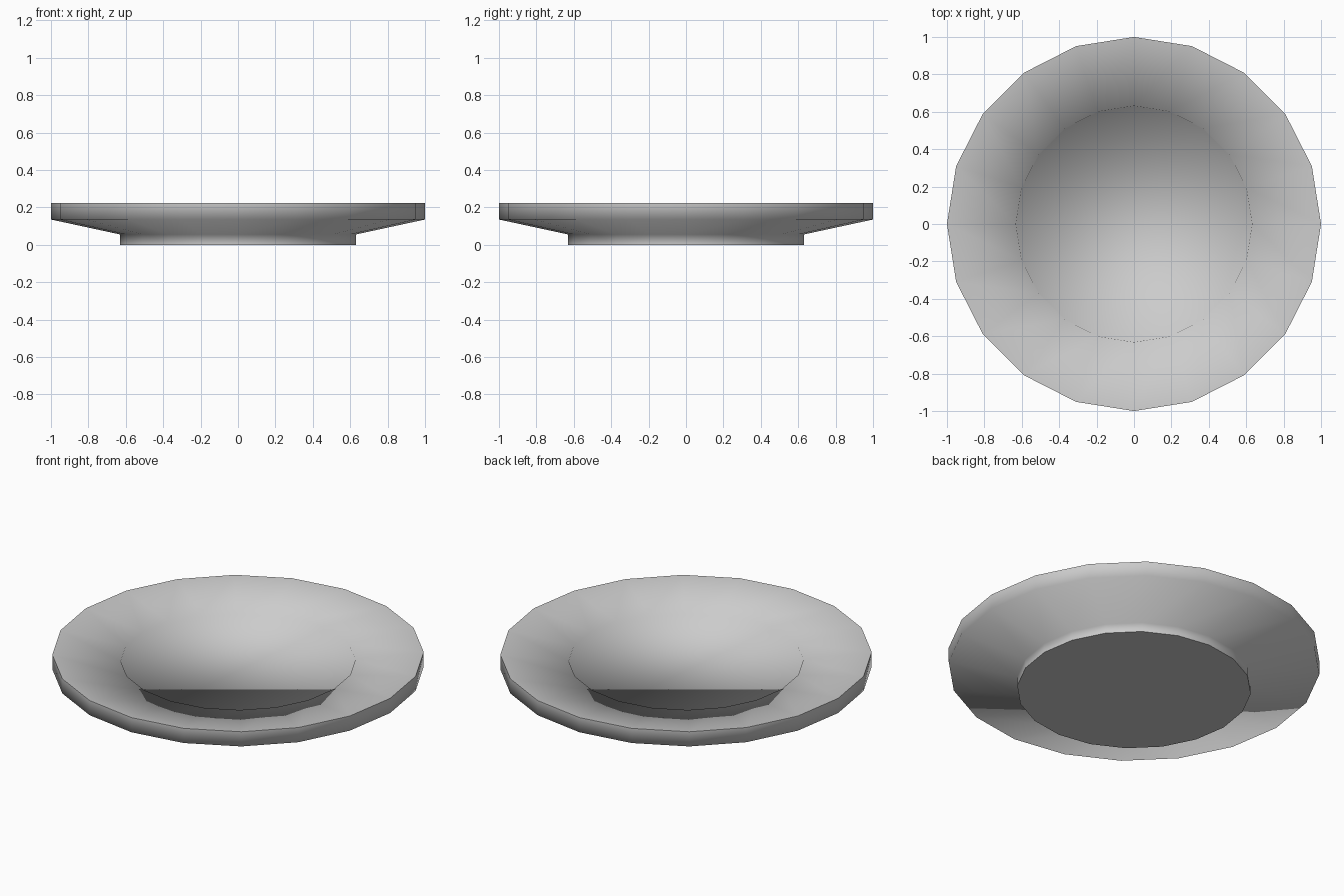
import bpy, bmesh, math

if "Cube" in bpy.data.objects:
    bpy.data.objects.remove(bpy.data.objects["Cube"])

SIDES = 20


def lathe(name, profile):
    """Revolve a (radius, z) profile around z and cap both ends."""
    bm = bmesh.new()
    rings = []
    for r, z in profile:
        rings.append([bm.verts.new((r * math.cos(2 * math.pi * i / SIDES),
                                    r * math.sin(2 * math.pi * i / SIDES), z))
                      for i in range(SIDES)])
    for a, b in zip(rings, rings[1:]):
        for i in range(SIDES):
            j = (i + 1) % SIDES
            bm.faces.new((a[i], a[j], b[j], b[i]))
    bm.faces.new(rings[0][::-1])
    bm.faces.new(rings[-1])
    bmesh.ops.recalc_face_normals(bm, faces=bm.faces)
    mesh = bpy.data.meshes.new(name)
    bm.to_mesh(mesh)
    bm.free()
    obj = bpy.data.objects.new(name, mesh)
    bpy.context.collection.objects.link(obj)
    bpy.context.view_layer.objects.active = obj
    obj.select_set(True)
    bpy.ops.object.shade_smooth_by_angle(angle=math.radians(80))
    return obj


# Plate: foot, underside slope, rim wall, upper slope, small step, flat well
lathe("plate", [(0.63, 0.0), (0.63, 0.055), (1.0, 0.135), (1.0, 0.222),
                (0.632, 0.18), (0.628, 0.16)])
